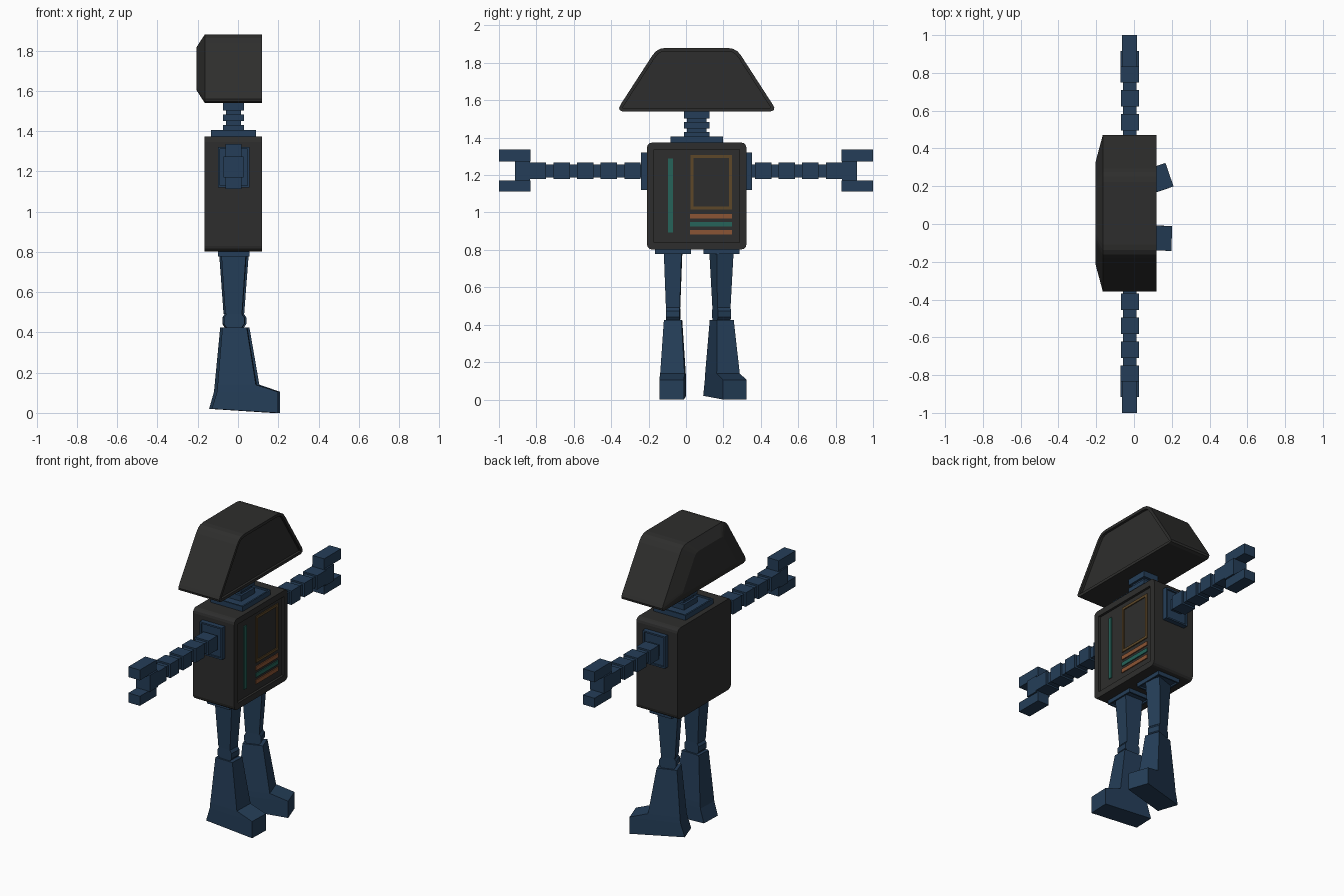
import bpy, bmesh, math
from mathutils import Vector, Matrix

if "Cube" in bpy.data.objects:
    bpy.data.objects.remove(bpy.data.objects["Cube"])


def material(name, r, g, b):
    m = bpy.data.materials.new(name)
    m.diffuse_color = (r, g, b, 1)
    m.use_nodes = True
    m.node_tree.nodes["Principled BSDF"].inputs["Base Color"].default_value = m.diffuse_color
    return m


BLACK = material("charcoal", 0.027, 0.027, 0.026)
BLUE = material("navy blue", 0.018, 0.048, 0.098)
TEAL = material("teal", 0.019, 0.125, 0.1)
ORANGE = material("orange", 0.26, 0.09, 0.035)
BROWN = material("brown", 0.11, 0.064, 0.022)
CY = 0.057   # middle of the torso in y
AX = -0.022  # middle of the limbs in x


def finish(bm, name, mat):
    bmesh.ops.recalc_face_normals(bm, faces=bm.faces)
    me = bpy.data.meshes.new(name)
    bm.to_mesh(me)
    bm.free()
    me.materials.append(mat)
    ob = bpy.data.objects.new(name, me)
    bpy.context.collection.objects.link(ob)
    return ob


def recess(bm, direction, inset, depth):
    """Sink the face that looks along the direction, leaving a rim."""
    bmesh.ops.recalc_face_normals(bm, faces=bm.faces)
    d = Vector(direction)
    f = max(bm.faces, key=lambda f: f.normal.dot(d) * 10 + f.calc_area())
    bmesh.ops.inset_region(bm, faces=[f], thickness=inset)
    top = bmesh.ops.extrude_discrete_faces(bm, faces=[f])["faces"][0]
    for v in top.verts:
        v.co -= d * depth


def add_box(bm, x, y, z):
    vs = bmesh.ops.create_cube(bm, size=1)["verts"]
    for v in vs:
        v.co = [(a + b) / 2 + c * (b - a) for c, (a, b) in zip(v.co, (x, y, z))]


def box(name, mat, x, y, z, sunk=None):
    bm = bmesh.new()
    add_box(bm, x, y, z)
    if sunk:
        recess(bm, sunk, 0.014, 0.01)
    return finish(bm, name, mat)


def loft(bm, rings):
    """Skin a list of equal-length point rings and cap both ends."""
    rows = [[bm.verts.new(p) for p in r] for r in rings]
    n = len(rows[0])
    for a, b in zip(rows, rows[1:]):
        for i in range(n):
            bm.faces.new((a[i], a[(i + 1) % n], b[(i + 1) % n], b[i]))
    bm.faces.new(rows[0][::-1])
    bm.faces.new(rows[-1])


# Head: rounded trapezoid, tapered at the back, sunken face at the front
half = [(0.395, 1.54), (0.412, 1.547), (0.415, 1.56), (0.405, 1.58),
        (0.238, 1.838), (0.218, 1.862), (0.195, 1.875), (0.165, 1.88)]
profile = half + [(-y, z) for y, z in reversed(half)]
bm = bmesh.new()
loft(bm, [[(x, CY + y * s, 1.71 + (z - 1.71) * s) for y, z in profile]
          for x, s in ((-0.205, 0.64), (-0.165, 1), (0.12, 1))])
recess(bm, (1, 0, 0), 0.018, 0.015)
finish(bm, "head", BLACK)

# Torso: box with rounded long edges and a sunken front panel
bm = bmesh.new()
add_box(bm, (-0.167, 0.12), (CY - 0.266, CY + 0.266), (0.802, 1.374))
edges = [e for e in bm.edges if abs(e.verts[0].co.x - e.verts[1].co.x) > 0.1]
bmesh.ops.bevel(bm, geom=edges, offset=0.028, segments=3, affect='EDGES', profile=0.5)
recess(bm, (1, 0, 0), 0.038, 0.015)
finish(bm, "torso", BLACK)

# Chest markings on the sunken panel
PX = (0.102, 0.111)
box("chest_strip", TEAL, PX, (-0.095, -0.07), (0.893, 1.29))
for i, mat in enumerate((ORANGE, TEAL, ORANGE)):
    z = 0.882 + i * 0.0425
    box(f"chest_bar_{i + 1}", mat, PX, (0.022, 0.246), (z, z + 0.025))
bm = bmesh.new()
for y in (0.024, 0.23):
    add_box(bm, PX, (y, y + 0.016), (1.016, 1.307))
for z in (1.016, 1.291):
    add_box(bm, PX, (0.04, 0.23), (z, z + 0.016))
finish(bm, "chest_frame", BROWN)

# Neck: base plate, thin core and three rings
box("neck_base", BLUE, (-0.134, 0.09), (CY - 0.14, CY + 0.14), (1.365, 1.405), (0, 0, 1))
box("neck_core", BLUE, (AX - 0.038, AX + 0.038), (CY - 0.052, CY + 0.052), (1.375, 1.55))
for i, (a, b) in enumerate(((1.385, 1.43), (1.45, 1.483), (1.503, 1.545))):
    box(f"neck_ring_{i + 1}", BLUE, (AX - 0.052, AX + 0.052), (CY - 0.068, CY + 0.068), (a, b))

# Arms: shoulder plate, thin core, chain of blocks and a two-finger claw
AZ = 1.222
for side, s in (("left", 1), ("right", -1)):
    def span(a, b):
        return tuple(sorted((s * a, s * b)))
    outer = CY + s * 0.297
    box(f"{side}_shoulder_plate", BLUE, (AX - 0.078, AX + 0.078),
        tuple(sorted((outer, outer - s * 0.04))), (1.12, 1.321), (0, s, 0))
    box(f"{side}_arm_core", BLUE, (AX - 0.036, AX + 0.036), span(0.2, 0.8), (AZ - 0.034, AZ + 0.034))
    for i in range(4):
        a = 0.242 + i * 0.1265
        box(f"{side}_arm_block_{i + 1}", BLUE, (AX - 0.048, AX + 0.048),
            span(a, a + 0.088), (AZ - 0.044, AZ + 0.044))
    box(f"{side}_wrist", BLUE, (AX - 0.049, AX + 0.049), span(0.748, 0.84), (AZ - 0.044, AZ + 0.044))
    box(f"{side}_palm", BLUE, (AX - 0.049, AX + 0.049), span(0.835, 0.915), (AZ - 0.052, AZ + 0.052))
    for n, a, b in (("upper", 1.272, 1.337), ("lower", 1.112, 1.172)):
        box(f"{side}_{n}_finger", BLUE, (AX - 0.041, AX + 0.039), span(0.832, 1.0), (a, b))


def rect(x0, x1, w, z):
    return [(x0, -w, z), (x1, -w, z), (x1, w, z), (x0, w, z)]


# Legs: hip plate, tapered thigh, round knee, boot-shaped shin and foot
for side, y, yaw in (("right", -0.069, -2), ("left", 0.189, 19)):
    box(f"{side}_hip_plate", BLUE, (AX - 0.078, AX + 0.078), (y - 0.096, y + 0.096),
        (0.777, 0.815), (0, 0, -1))
    place = Matrix.Translation((AX, y, 0)) @ Matrix.Rotation(math.radians(yaw), 4, 'Z')

    bm = bmesh.new()
    loft(bm, [rect(-0.04, 0.043, 0.037, 0.492), rect(-0.06, 0.064, 0.048, 0.8)])
    finish(bm, f"{side}_thigh", BLUE).matrix_world = place

    bm = bmesh.new()
    bmesh.ops.create_cone(bm, cap_ends=True, segments=10, radius1=0.053, radius2=0.053, depth=0.074,
                          matrix=Matrix.Translation((0.004, 0, 0.458)) @ Matrix.Rotation(math.pi / 2, 4, 'X'))
    finish(bm, f"{side}_knee", BLUE).matrix_world = place

    bm = bmesh.new()
    loft(bm, [rect(-0.106, 0.222, 0.066, 0.0),
              rect(-0.08, 0.222, 0.066, 0.105),
              rect(-0.077, 0.113, 0.065, 0.14),
              rect(-0.054, 0.067, 0.047, 0.425)])
    for v in bm.verts:  # heel sits slightly higher than the toe
        if v.co.z < 0.01:
            v.co.z = 0.02 if v.co.x < 0 else 0.0
    finish(bm, f"{side}_shin_and_foot", BLUE).matrix_world = place
